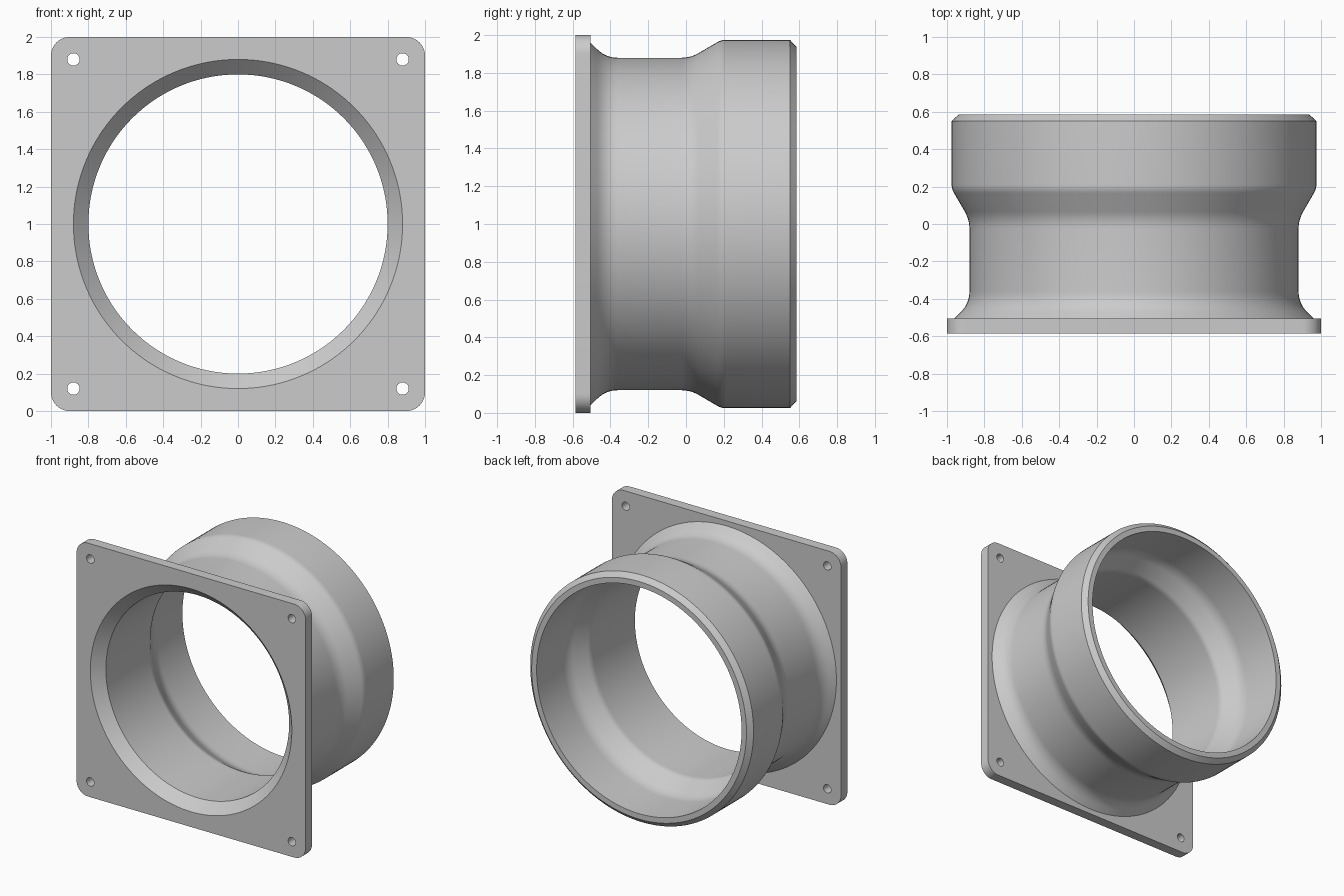
import bpy, bmesh, math
from mathutils import Vector

if "Cube" in bpy.data.objects:
    bpy.data.objects.remove(bpy.data.objects["Cube"], do_unlink=True)

SEGMENTS = 144
CENTRE_Z = 1.0
FRONT, BACK = -0.585, -0.505      # flange faces
BORE_FRONT, BORE_BACK = 0.88, 0.96

grey = bpy.data.materials.new("plain grey")
grey.use_nodes = True
colour = (0.6, 0.6, 0.6, 1)
grey.diffuse_color = colour
grey.node_tree.nodes["Principled BSDF"].inputs["Base Color"].default_value = colour


def finish(bm, name):
    bmesh.ops.recalc_face_normals(bm, faces=bm.faces)
    mesh = bpy.data.meshes.new(name)
    bm.to_mesh(mesh)
    bm.free()
    mesh.materials.append(grey)
    obj = bpy.data.objects.new(name, mesh)
    bpy.context.collection.objects.link(obj)
    bpy.ops.object.select_all(action="DESELECT")
    obj.select_set(True)
    bpy.context.view_layer.objects.active = obj
    bpy.ops.object.shade_smooth_by_angle(angle=math.radians(30))
    return obj


def circle(radius, cx=0, cz=0, count=SEGMENTS):
    return [(cx + radius * math.cos(math.tau * i / count),
             cz + radius * math.sin(math.tau * i / count)) for i in range(count)]


def rounded_square(half, radius, steps=10):
    points = []
    for corner in range(4):
        mid = math.pi / 4 + corner * math.pi / 2
        cx = math.copysign(half - radius, math.cos(mid))
        cz = math.copysign(half - radius, math.sin(mid))
        for i in range(steps + 1):
            a = corner * math.pi / 2 + i / steps * math.pi / 2
            points.append((cx + radius * math.cos(a), cz + radius * math.sin(a)))
    return points


def rounded_profile(corners, steps=8):
    """Closed profile of (y, r, fillet length) corners, with the fillets drawn in."""
    points = []
    for i, (y, r, length) in enumerate(corners):
        p = Vector((y, r))
        if not length:
            points.append(p)
            continue
        before = Vector(corners[i - 1][:2])
        after = Vector(corners[(i + 1) % len(corners)][:2])
        a = p + (before - p).normalized() * length
        b = p + (after - p).normalized() * length
        for s in range(steps + 1):
            t = s / steps
            points.append(a * (1 - t) ** 2 + p * 2 * t * (1 - t) + b * t ** 2)
    return points


# Square flange with rounded corners, bolt holes and a tapered seat for the pipe
bm = bmesh.new()
loops = [(rounded_square(1, 0.1),) * 2, (circle(BORE_FRONT), circle(BORE_BACK))]
for sx in (-1, 1):
    for sz in (-1, 1):
        loops.append((circle(0.033, 0.88 * sx, 0.88 * sz, 32),) * 2)
rims = ([], [])
for pair in loops:
    rings = []
    for side, y in enumerate((FRONT, BACK)):
        ring = [bm.verts.new((x, y, z + CENTRE_Z)) for x, z in pair[side]]
        rims[side].extend(bm.edges.new((v, ring[i - 1])) for i, v in enumerate(ring))
        rings.append(ring)
    a, b = rings
    for i in range(len(a)):
        bm.faces.new((a[i - 1], a[i], b[i], b[i - 1]))
for edges, direction in zip(rims, (-1, 1)):
    bmesh.ops.triangle_fill(bm, use_beauty=True, edges=edges, normal=(0, direction, 0))
finish(bm, "square_flange")

# Round pipe with flared root, stepped collar and chamfered rim
profile = rounded_profile([
    (BACK, BORE_BACK, 0), (-0.425, 0.88, 0.065),
    (0.024, 0.88, 0.05), (0.187, 0.975, 0.025),
    (0.55, 0.975, 0), (0.585, 0.938, 0),
    (0.585, 0.895, 0), (0.208, 0.895, 0.05),
    (0.045, 0.80, 0.025), (BACK, 0.80, 0),
    (FRONT, BORE_FRONT, 0),
])
bm = bmesh.new()
rings = [[bm.verts.new((x, y, z + CENTRE_Z)) for x, z in circle(r)] for y, r in profile]
for k, ring in enumerate(rings):
    last = rings[k - 1]
    for i in range(SEGMENTS):
        bm.faces.new((last[i - 1], last[i], ring[i], ring[i - 1]))
finish(bm, "round_pipe")
